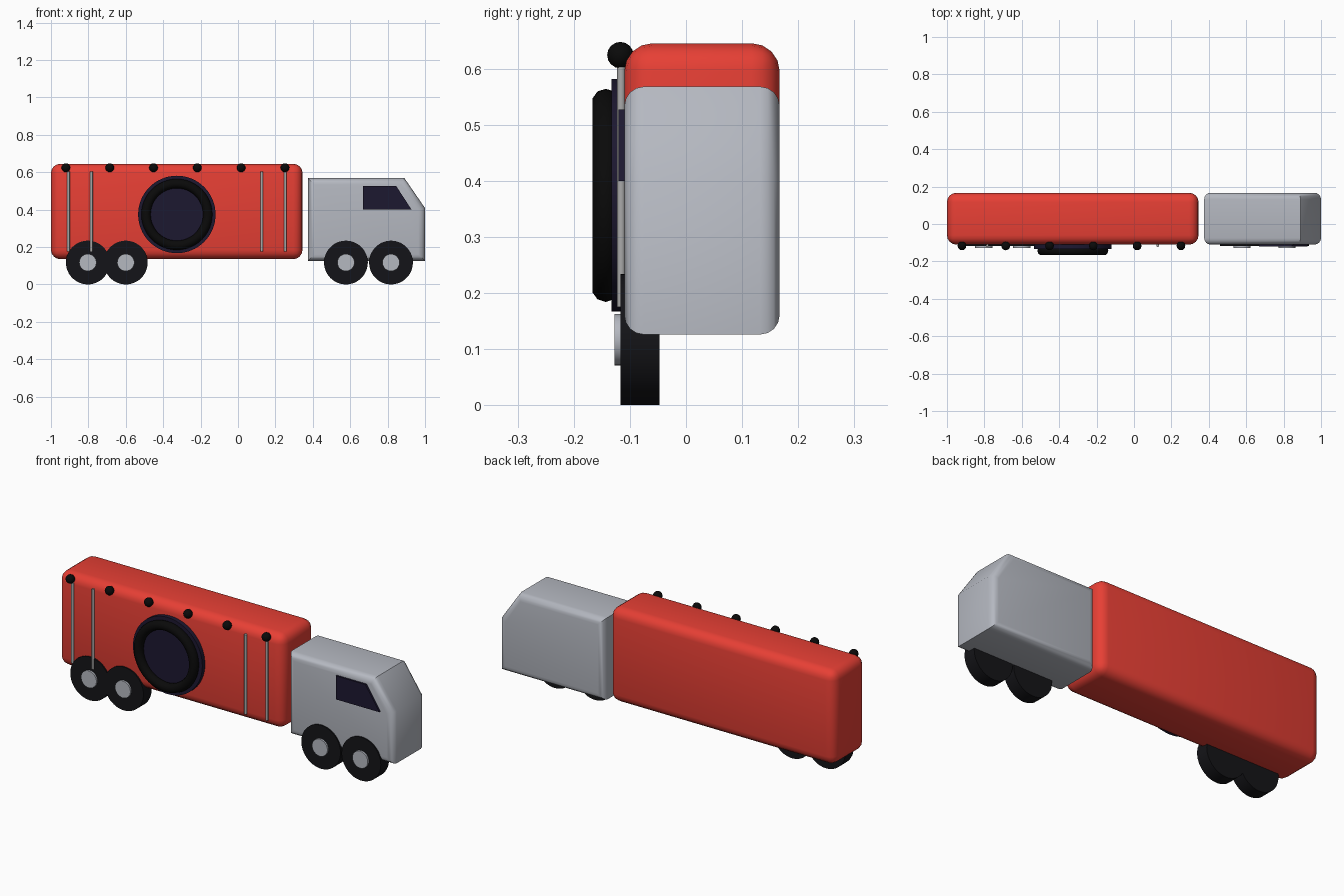
import bpy, bmesh
from math import radians, pi
from mathutils import Vector

if "Cube" in bpy.data.objects:
    bpy.data.objects.remove(bpy.data.objects["Cube"])

FRONT, BACK = -0.11, 0.167


def material(name, rgb):
    m = bpy.data.materials.new(name)
    m.diffuse_color = (*rgb, 1)
    m.use_nodes = True
    m.node_tree.nodes["Principled BSDF"].inputs["Base Color"].default_value = m.diffuse_color
    return m


RED = material("red_paint", (0.8, 0.05, 0.035))
SILVER = material("silver_paint", (0.46, 0.48, 0.53))
NAVY = material("dark_glass", (0.012, 0.009, 0.03))
RUBBER = material("rubber", (0.007, 0.007, 0.009))
BLACK = material("black", (0.003, 0.003, 0.003))
STEEL = material("steel", (0.4, 0.4, 0.4))


def finish(name, mat, angle=35):
    ob = bpy.context.object
    ob.name = name
    ob.data.materials.append(mat)
    bpy.ops.object.shade_smooth_by_angle(angle=radians(angle))
    return ob


def disc(name, x, z, r, y0, y1, mat, sides=48):
    # cylinder whose axis runs along y
    bpy.ops.mesh.primitive_cylinder_add(vertices=sides, radius=r, depth=y1 - y0,
                                        location=(x, (y0 + y1) / 2, z),
                                        rotation=(pi / 2, 0, 0))
    return finish(name, mat)


def slab(name, profile, y0, y1, mat, round_rim=0.0):
    # side profile (x, z) extruded along y, with optionally rounded front and back rims
    bm = bmesh.new()
    face = bm.faces.new([bm.verts.new((x, y0, z)) for x, z in profile])
    new = bmesh.ops.extrude_face_region(bm, geom=[face])["geom"]
    bmesh.ops.translate(bm, vec=Vector((0, y1 - y0, 0)),
                        verts=[v for v in new if isinstance(v, bmesh.types.BMVert)])
    bmesh.ops.recalc_face_normals(bm, faces=bm.faces)
    if round_rim:
        rims = [e for e in bm.edges if abs(e.verts[0].co.y - e.verts[1].co.y) < 1e-5]
        bmesh.ops.bevel(bm, geom=rims, offset=round_rim, segments=4, profile=0.5,
                        affect='EDGES')
    me = bpy.data.meshes.new(name)
    bm.to_mesh(me)
    bm.free()
    ob = bpy.data.objects.new(name, me)
    bpy.context.collection.objects.link(ob)
    bpy.context.view_layer.objects.active = ob
    bpy.ops.object.select_all(action='DESELECT')
    ob.select_set(True)
    return finish(name, mat)


# Trailer body, rounded on every edge
bpy.ops.mesh.primitive_cube_add(size=1, location=(-0.3275, (FRONT + BACK) / 2, 0.39))
body = bpy.context.object
body.scale = (1.345, BACK - FRONT, 0.51)
bpy.ops.object.transform_apply(location=False, rotation=False, scale=True)
bevel = body.modifiers.new("rounding", 'BEVEL')
bevel.width, bevel.segments = 0.05, 4
bpy.ops.object.modifier_apply(modifier="rounding")
finish("trailer_body", RED)

# Cab with sloping windscreen, and its side window
slab("cab", [(0.375, 0.126), (1.0, 0.126), (1.0, 0.408), (0.89, 0.568), (0.375, 0.568)],
     FRONT, BACK, SILVER, 0.035)
slab("cab_window", [(0.668, 0.4), (0.928, 0.4), (0.845, 0.527), (0.668, 0.527)],
     -0.12, -0.1, NAVY)

# Wheels and hubs
for i, x in enumerate((-0.803, -0.6, 0.577, 0.818)):
    disc(f"wheel_{i}", x, 0.117, 0.117, -0.117, -0.047, RUBBER)
    disc(f"wheel_hub_{i}", x, 0.117, 0.046, -0.127, -0.11, SILVER, 32)

# Large round porthole with a thick rim
CX, CZ = -0.327, 0.374
disc("porthole_disc", CX, CZ, 0.207, -0.133, -0.105, NAVY, 64)
bpy.ops.mesh.primitive_torus_add(location=(CX, -0.143, CZ), rotation=(pi / 2, 0, 0),
                                 major_radius=0.165, minor_radius=0.025,
                                 major_segments=48, minor_segments=10)
finish("porthole_rim", BLACK, 50)

# Upright rods on the trailer side
for i, x in enumerate((-0.907, -0.784, 0.127, 0.253)):
    bpy.ops.mesh.primitive_cylinder_add(vertices=12, radius=0.0075, depth=0.43,
                                        location=(x, -0.1155, 0.39))
    finish(f"side_rod_{i}", STEEL)

# Row of lamps along the top
for i in range(6):
    bpy.ops.mesh.primitive_uv_sphere_add(segments=12, ring_count=8, radius=0.0235,
                                         location=(-0.92 + 0.2342 * i, -0.117, 0.624))
    finish(f"top_lamp_{i}", BLACK)
